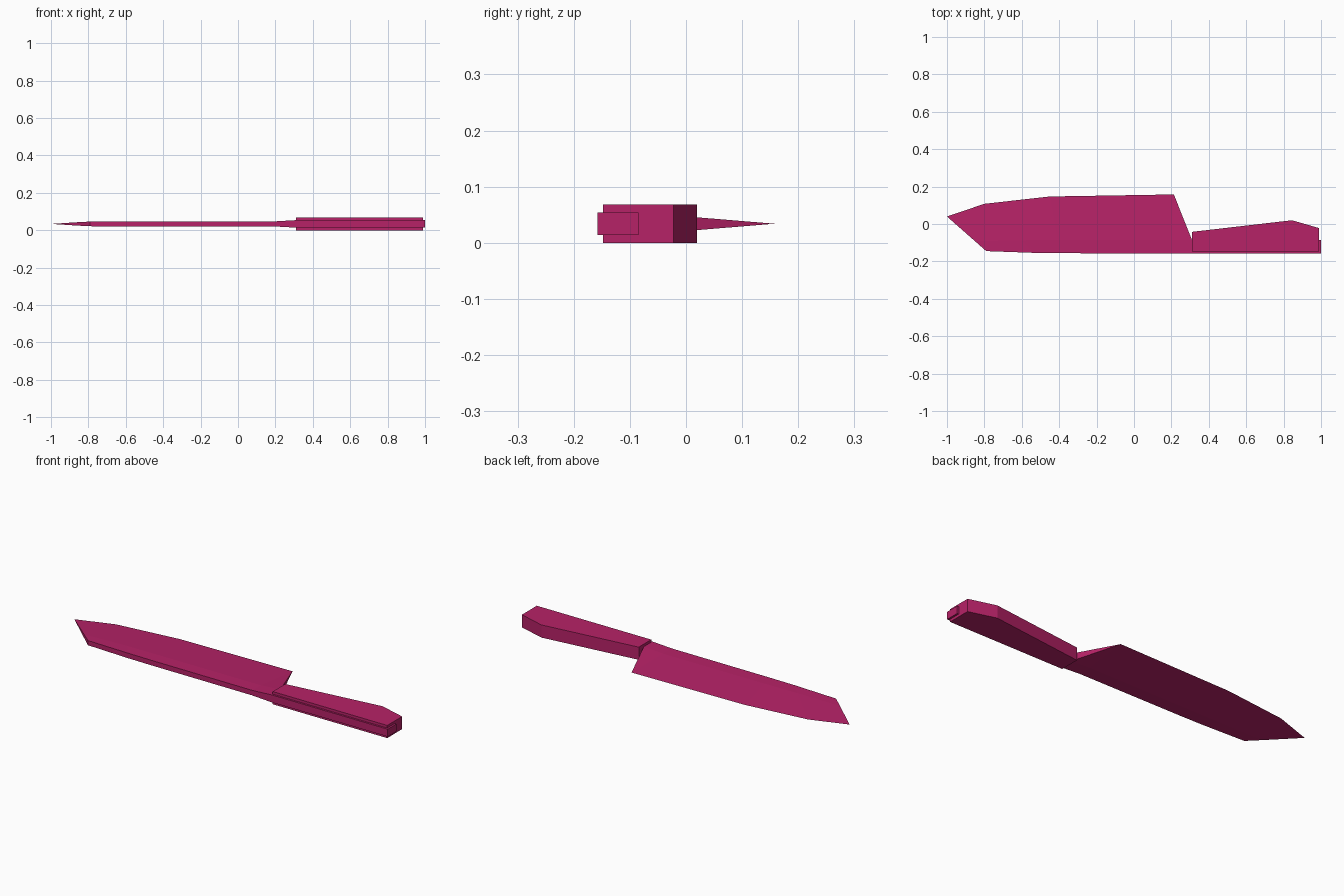
import bpy, bmesh

cube = bpy.data.objects.get("Cube")
if cube:
    bpy.data.objects.remove(cube, do_unlink=True)

MID = 0.034  # height of the knife's middle plane

magenta = bpy.data.materials.new("magenta")
magenta.use_nodes = True
colour = (0.47, 0.016, 0.136, 1)
magenta.diffuse_color = colour
magenta.node_tree.nodes["Principled BSDF"].inputs["Base Color"].default_value = colour


def finish(name, bm):
    bmesh.ops.remove_doubles(bm, verts=bm.verts, dist=0.0001)
    bmesh.ops.recalc_face_normals(bm, faces=bm.faces)
    mesh = bpy.data.meshes.new(name)
    bm.to_mesh(mesh)
    bm.free()
    mesh.materials.append(magenta)
    obj = bpy.data.objects.new(name, mesh)
    bpy.context.collection.objects.link(obj)
    return obj


def loft(name, sections):
    """Join wedge sections: spine point, ridge point, edge point, half thicknesses."""
    bm = bmesh.new()
    rings = []
    for spine, ridge, edge, hs, hr in sections:
        points = [(*spine, MID + hs), (*ridge, MID + hr), (*edge, MID),
                  (*ridge, MID - hr), (*spine, MID - hs)]
        rings.append([bm.verts.new(p) for p in points])
    for a, b in zip(rings, rings[1:]):
        for i in range(5):
            j = (i + 1) % 5
            bm.faces.new((a[i], a[j], b[j], b[i]))
    bm.faces.new(rings[0])
    bm.faces.new(rings[-1])
    return finish(name, bm)


def slab(name, outline, z0, z1):
    """Extrude a flat outline upwards."""
    bm = bmesh.new()
    face = bm.faces.new([bm.verts.new((x, y, z0)) for x, y in outline])
    result = bmesh.ops.extrude_face_region(bm, geom=[face])
    top = [v for v in result["geom"] if isinstance(v, bmesh.types.BMVert)]
    bmesh.ops.translate(bm, verts=top, vec=(0, 0, z1 - z0))
    return finish(name, bm)


# Blade running from the tip to the heel, then into a thicker tang
THIN, THICK = 0.0135, 0.02
heel = (0.213, 0.158)
loft("blade_and_tang", [
    ((-0.79, -0.145), (-0.85, -0.092), (-1.0, 0.04), 0.0125, 0.0095),
    ((-0.54, -0.154), (-0.6, -0.087), (-0.8, 0.108), THIN, THIN),
    ((-0.4, -0.156), (-0.41, -0.086), (-0.45, 0.147), THIN, THIN),
    ((0.195, -0.158), (0.195, -0.085), heel, THIN, THIN),
    ((0.31, -0.158), (0.31, -0.085), heel, THICK, THICK),
    ((0.31, -0.158), (0.31, -0.085), (0.31, -0.085), THICK, THICK),
    ((1.0, -0.158), (1.0, -0.085), (1.0, -0.085), THICK, THICK),
])

# Handle wrapped around the tang
slab("handle", [(0.31, -0.148), (0.99, -0.148), (0.99, -0.022),
                (0.845, 0.02), (0.31, -0.042)], 0, 2 * MID)
